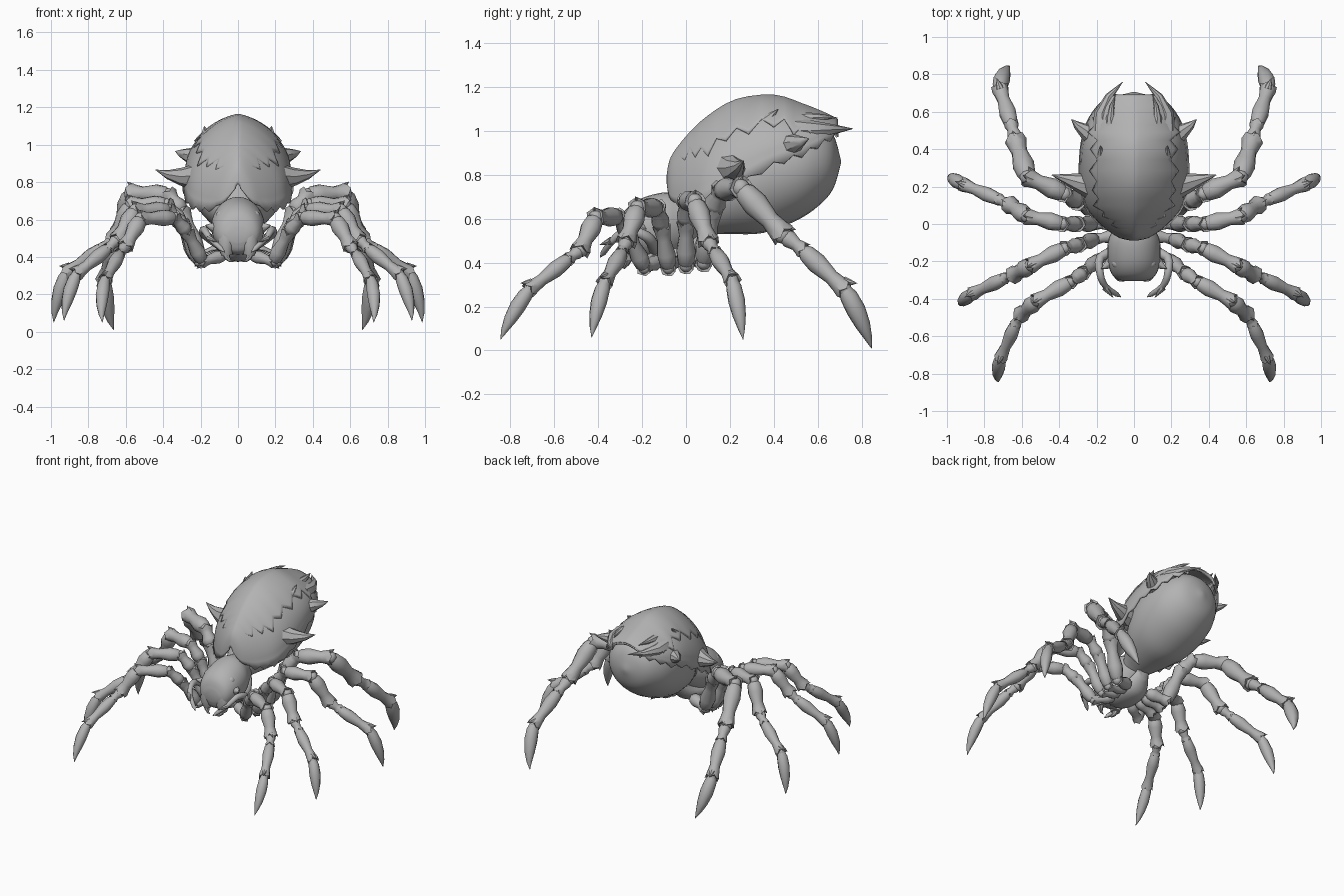
import bpy, bmesh, random
from math import sin, cos, pi, radians
from mathutils import Vector

cube = bpy.data.objects.get("Cube")
if cube:
    bpy.data.objects.remove(cube, do_unlink=True)

random.seed(4)
grey = bpy.data.materials.new("chitin_grey")
grey.use_nodes = True
grey.diffuse_color = (0.45, 0.45, 0.45, 1)
grey.node_tree.nodes["Principled BSDF"].inputs["Base Color"].default_value = (0.45, 0.45, 0.45, 1)
parts = []


def finish(bm, name, mirror=False, thickness=0):
    bmesh.ops.recalc_face_normals(bm, faces=bm.faces[:])
    mesh = bpy.data.meshes.new(name)
    bm.to_mesh(mesh)
    bm.free()
    mesh.materials.append(grey)
    ob = bpy.data.objects.new(name, mesh)
    bpy.context.collection.objects.link(ob)
    if thickness:
        mod = ob.modifiers.new("thickness", 'SOLIDIFY')
        mod.thickness, mod.offset = thickness, 0
    if mirror:
        mod = ob.modifiers.new("mirror", 'MIRROR')
        mod.use_mirror_merge = False
    parts.append(ob)


def skin(bm, rings, closed=True):
    """Bridge rings of points with quads; cap closed ones."""
    vs = [[bm.verts.new(p) for p in ring] for ring in rings]
    n = len(vs[0])
    for a, b in zip(vs, vs[1:]):
        for i in range(n if closed else n - 1):
            j = (i + 1) % n
            bm.faces.new((a[i], a[j], b[j], b[i]))
    if closed:
        bm.faces.new(vs[0][::-1])
        bm.faces.new(vs[-1])


def smooth_rows(rows, k):
    """Catmull-Rom resampling of stations."""
    rows = [Vector(r) for r in rows]
    out, last = [], len(rows) - 1
    for i in range(last):
        a, b, c, d = rows[max(i - 1, 0)], rows[i], rows[i + 1], rows[min(i + 2, last)]
        for s in range(k):
            t = s / k
            out.append(b + (c - a) * (t / 2) + (a * 2 - b * 5 + c * 4 - d) * (t * t / 2)
                       + (b * 3 - a - c * 3 + d) * (t ** 3 / 2))
    return out + [rows[-1]]


def tube(bm, pts, radii, jags=None, n=10):
    pts = [Vector(p) for p in pts]
    ref = (pts[-1] - pts[0]).orthogonal().normalized()
    rings = []
    for i, p in enumerate(pts):
        tan = (pts[min(i + 1, len(pts) - 1)] - pts[max(i - 1, 0)]).normalized()
        u = (ref - tan * ref.dot(tan)).normalized()
        v = tan.cross(u)
        jag = jags[i] if jags else 0
        rings.append([p + (u * cos(2 * pi * k / n) + v * sin(2 * pi * k / n)) * radii[i]
                      + tan * (jag * (k % 2)) for k in range(n)])
    skin(bm, rings)


def spike(bm, base, tip, r, bend=(0, 0, 0)):
    a, b, c = Vector(base), Vector(tip), Vector(bend)
    path = [a, a.lerp(b, .35) + c, a.lerp(b, .7) + c, b]
    tube(bm, path, [r, r * .7, r * .35, r * .02], n=8)


def body(name, rows, n=28):
    """Elliptical loft along y from (y, centre z, half height, half width)."""
    bm = bmesh.new()
    skin(bm, [[(w * sin(2 * pi * k / n), y, z + h * cos(2 * pi * k / n)) for k in range(n)]
              for y, z, h, w in smooth_rows(rows, 4)])
    finish(bm, name)


# Abdomen bulb and head
body("abdomen", [(-.06, .58, .06, .06), (.06, .655, .125, .125), (.2, .75, .22, .215),
                 (.35, .80, .265, .25), (.5, .83, .24, .24), (.6, .85, .195, .2),
                 (.67, .86, .125, .13), (.705, .86, .01, .01)])
body("head", [(-.305, .52, .04, .06), (-.28, .53, .105, .11), (-.21, .55, .14, .138),
              (-.1, .57, .15, .14), (-.02, .58, .13, .11), (.1, .62, .06, .06)])

# Armour shell over the abdomen: (y, top z, rim z, half width)
SHELL = [(-.082, .79, .77, .012), (-.07, .86, .71, .07), (-.04, .915, .69, .12),
         (.02, .985, .69, .19), (.1, 1.055, .72, .25), (.23, 1.13, .79, .277),
         (.4, 1.15, .88, .272), (.53, 1.11, .92, .242), (.63, 1.07, .97, .18),
         (.69, 1.04, 1.0, .1)]


def arch(a, row, lift=0):
    """Ridged arch: flatter flanks meeting along the spine."""
    y, top, rim, w = row
    rise = cos(a) - .09 * abs(sin(2 * a))
    return Vector(((w + lift) * sin(a), y, rim + (top - rim + lift) * rise))


bm = bmesh.new()
rings = []
for i, row in enumerate(smooth_rows(SHELL, 3)):
    ring = [arch(radians(94) * k / 14, row) for k in range(-14, 15)]
    if i > 6:
        for k, side in ((0, -1), (-1, 1)):
            ring[k] += Vector((side * .012, 0, -.025 * (i % 2)))
    rings.append(ring)
skin(bm, rings, closed=False)
finish(bm, "abdomen_shell", thickness=.014)

# Raised back plate with torn flanks, blending into the shell at the front
bm = bmesh.new()
rows = smooth_rows(SHELL, 3)[5:]
rings = []
for i, row in enumerate(rows):
    base = 34 + i * 1.2
    span = radians(base + (random.uniform(4, 16) if i % 2 else random.uniform(-8, 2)))
    lift = .002 + .009 * min(i / 8, 1)
    rings.append([arch(span * k / 10, row, lift) for k in range(-10, 11)])
skin(bm, rings, closed=False)
finish(bm, "back_plate", thickness=.009)

# Shell spikes: flank, rear flank, tail horns, crest nubs
bm = bmesh.new()
spike(bm, (.22, .2, .83), (.44, .262, .865), .072, (0, 0, -.014))
spike(bm, (.2, .46, .93), (.335, .56, .965), .06, (.012, 0, 0))
spike(bm, (.165, .5, 1.0), (.06, .76, 1.01), .06, (.042, 0, 0))
spike(bm, (.12, .5, 1.05), (.10, .69, 1.06), .035, (.012, 0, .006))
spike(bm, (.17, .34, 1.02), (.18, .42, 1.10), .04)
finish(bm, "shell_spikes", mirror=True)

# Low eye bumps
bm = bmesh.new()
for x, y, z, r in ((.035, -.265, .58, .03), (.085, -.245, .58, .03),
                   (.04, -.23, .63, .03), (.09, -.21, .62, .028)):
    ball = bmesh.ops.create_uvsphere(bm, u_segments=12, v_segments=8, radius=r)
    bmesh.ops.translate(bm, verts=ball["verts"], vec=(x, y, z))
finish(bm, "eyes", mirror=True)

# Jaws with short fangs, and cheek thorns
bm = bmesh.new()
tube(bm, [(.05, -.22, .56), (.06, -.26, .52), (.065, -.265, .46), (.06, -.26, .41)],
     [.03, .045, .045, .03])
spike(bm, (.062, -.265, .42), (.02, -.29, .375), .022, (.01, 0, -.01))
spike(bm, (.11, -.2, .55), (.175, -.24, .57), .04)
finish(bm, "jaws", mirror=True)

# Curved feelers at the sides of the face
bm = bmesh.new()
path = smooth_rows([(.09, -.14, .46), (.18, -.18, .52), (.18, -.27, .545),
                    (.15, -.335, .50), (.07, -.39, .425)], 3)
tube(bm, path, [.012 + .016 * (1 - i / (len(path) - 1)) if i < len(path) - 1 else .002
                for i in range(len(path))])
spike(bm, (.155, -.34, .50), (.11, -.395, .48), .018)
finish(bm, "feelers", mirror=True)

# Breast plate that carries the legs
body("breast_plate", [(-.22, .43, .02, .03), (-.16, .43, .05, .09), (-.05, .43, .055, .1),
                      (.04, .46, .06, .08), (.1, .53, .05, .04)], n=16)

# Legs: joints from hip to claw tip
LEGS = {
    "front_legs": (.96, [(.07, -.12, .41), (.19, -.19, .375), (.27, -.26, .53), (.34, -.31, .61),
                         (.52, -.41, .605), (.60, -.48, .46), (.63, -.53, .42), (.71, -.71, .28),
                         (.725, -.845, .05)]),
    "second_legs": (.99, [(.08, -.06, .41), (.21, -.08, .375), (.29, -.11, .56), (.37, -.13, .65),
                          (.55, -.22, .65), (.64, -.27, .5), (.69, -.29, .45), (.86, -.37, .31),
                          (.93, -.43, .06)]),
    "third_legs": (1.02, [(.08, 0, .41), (.22, 0, .385), (.3, 0, .58), (.38, 0, .68),
                          (.57, .04, .68), (.66, .1, .5), (.72, .13, .45), (.91, .21, .32),
                          (.985, .26, .05)]),
    "rear_legs": (1.18, [(.08, .04, .43), (.21, .08, .40), (.3, .12, .64), (.37, .16, .73),
                         (.57, .25, .74), (.63, .44, .53), (.655, .53, .46), (.715, .72, .28),
                         (.665, .845, .01)]),
}
THICK = [.037, .044, .043, .047, .05, .034, .04]
# Segment outline: position, radius, torn cuff depth
OUTLINE = [(-.04, .4, 0), (.1, .85, 0), (.35, 1, 0), (.7, .72, 0), (.88, .85, 0),
           (1, 1, .018), (1.02, .55, 0)]

for name, (size, joints) in LEGS.items():
    joints = [Vector(j) for j in joints]
    bm = bmesh.new()
    for a, b, r in zip(joints, joints[1:], THICK):
        tube(bm, [a.lerp(b, t) for t, _, _ in OUTLINE], [r * size * f for _, f, _ in OUTLINE],
             [j for _, _, j in OUTLINE])
        ball = bmesh.ops.create_uvsphere(bm, u_segments=10, v_segments=6, radius=r * size * .75)
        bmesh.ops.translate(bm, verts=ball["verts"], vec=b)
    # Thorns on the knee and the ankle
    for i in (4, 5, 7):
        along = (joints[i] - joints[i - 1]).normalized()
        up = (Vector((0, 0, 1)) - along * along.z).normalized()
        start = joints[i] + up * .022 * size
        spike(bm, start - along * .02, start + (up * .03 + along * .025) * size, .02 * size)
    # Claw
    a, b = joints[-2:]
    out = Vector((a.x, a.y, 0)).normalized() * .014
    claw = [a + (a - b) * .04, a.lerp(b, .12) + out * .6, a.lerp(b, .35) + out,
            a.lerp(b, .6) + out, a.lerp(b, .82) + out * .7, b]
    tube(bm, claw, [r * size for r in (.022, .035, .038, .03, .016, .001)])
    finish(bm, name, mirror=True)

# Smooth shading with crisp edges
bpy.ops.object.select_all(action='DESELECT')
for ob in parts:
    ob.select_set(True)
bpy.context.view_layer.objects.active = parts[0]
bpy.ops.object.shade_smooth_by_angle(angle=radians(40))
